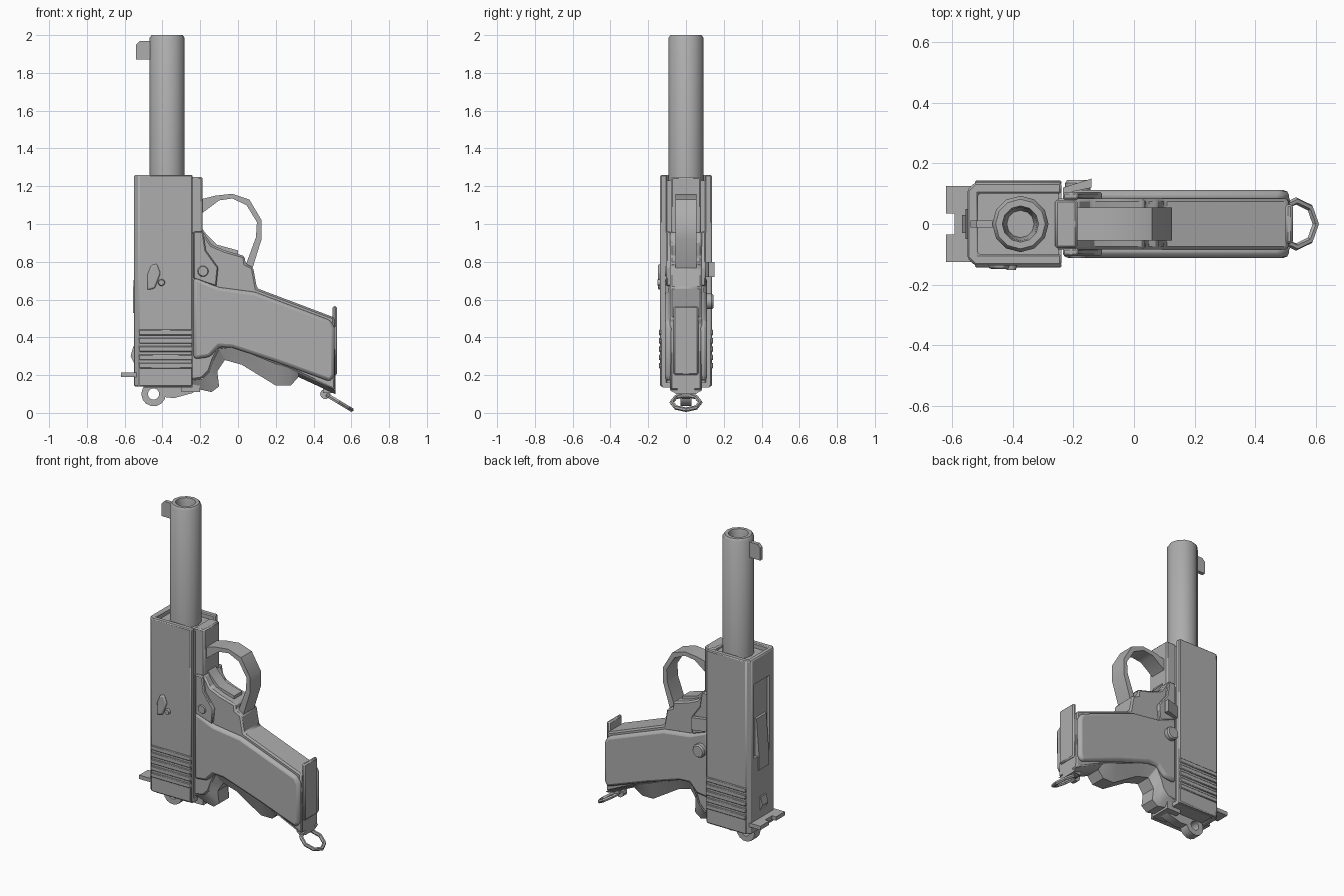
import bpy, bmesh, math
from mathutils import Matrix, Vector

cube = bpy.data.objects.get("Cube")
if cube:
    bpy.data.objects.remove(cube, do_unlink=True)

steel = bpy.data.materials.new("grey_steel")
steel.use_nodes = True
GREY = (0.42, 0.42, 0.42, 1)
steel.diffuse_color = GREY
steel.node_tree.nodes["Principled BSDF"].inputs["Base Color"].default_value = GREY


def finish(name, bm, bevel=0, segments=1, smooth=30):
    """Turn a bmesh into a bevelled, shaded, coloured object."""
    bmesh.ops.remove_doubles(bm, verts=bm.verts, dist=1e-5)
    bmesh.ops.recalc_face_normals(bm, faces=bm.faces)
    mesh = bpy.data.meshes.new(name)
    bm.to_mesh(mesh)
    bm.free()
    mesh.materials.append(steel)
    ob = bpy.data.objects.new(name, mesh)
    bpy.context.collection.objects.link(ob)
    bpy.ops.object.select_all(action="DESELECT")
    ob.select_set(True)
    bpy.context.view_layer.objects.active = ob
    bpy.ops.object.shade_smooth_by_angle(angle=math.radians(smooth))
    if bevel:
        mod = ob.modifiers.new("bevel", "BEVEL")
        mod.width, mod.segments = bevel, segments
        mod.limit_method = "ANGLE"
    return ob


def prism(name, points, lo, hi, axis="y", **kw):
    """Extrude an (x, z) outline along y, or an (x, y) outline along z."""
    place = (lambda a, b, h: (a, h, b)) if axis == "y" else (lambda a, b, h: (a, b, h))
    bm = bmesh.new()
    face = bm.faces.new([bm.verts.new(place(a, b, lo)) for a, b in points])
    ext = bmesh.ops.extrude_face_region(bm, geom=[face])
    moved = [v for v in ext["geom"] if isinstance(v, bmesh.types.BMVert)]
    bmesh.ops.translate(bm, verts=moved, vec=Vector(place(0, 0, hi - lo)))
    return finish(name, bm, **kw)


def box(name, x, y, z, **kw):
    return prism(name, [(x[0], z[0]), (x[1], z[0]), (x[1], z[1]), (x[0], z[1])], *y, **kw)


def lathe(name, profile, sides, origin, along_y=False, closed=False, **kw):
    """Spin a (radius, height) profile around z or y."""
    bm = bmesh.new()
    verts = [bm.verts.new((r, 0, h)) for r, h in profile]
    pairs = list(zip(verts, verts[1:] + verts[:1]))
    edges = [bm.edges.new(p) for p in (pairs if closed else pairs[:-1])]
    bmesh.ops.spin(bm, geom=verts + edges, cent=(0, 0, 0), axis=(0, 0, 1),
                   angle=math.tau, steps=sides, use_duplicate=False)
    turn = Matrix.Rotation(-math.pi / 2, 4, "X") if along_y else Matrix()
    bm.transform(Matrix.Translation(origin) @ turn)
    return finish(name, bm, **kw)


# Barrel with hollow muzzle, and front sight
lathe("barrel", [(0, 1.1), (0.093, 1.1), (0.093, 1.985), (0.082, 2), (0.06, 2),
                 (0.055, 1.98), (0.045, 1.86), (0, 1.86)], 12, (-0.375, 0, 0), smooth=40)
prism("front_sight", [(-0.45, 1.87), (-0.54, 1.87), (-0.54, 1.95), (-0.52, 1.97),
                      (-0.45, 1.97)], -0.012, 0.012)

# Slide: U-shaped shell around a slightly lower core
half = [(-0.24, 0.1), (-0.24, 0.137), (-0.525, 0.137), (-0.55, 0.112)]
inner = [(-0.515, -0.1), (-0.515, 0.1)]
slide = prism("slide", half + [(x, -y) for x, y in reversed(half)] + inner,
              0.14, 1.26, axis="z", bevel=0.006)
box("slide_core", (-0.52, -0.25), (-0.105, 0.105), (0.15, 1.23))
box("slide_tail", (-0.5, -0.24), (-0.125, 0.125), (0.135, 0.16))

# Port cut in the outer face, with the extractor claw in it
cutter = box("port_cutter", (-0.6, -0.53), (-0.07, 0.09), (0.62, 1.1))
cutter.hide_render = True
cutter.hide_viewport = True
cut = slide.modifiers.new("port", "BOOLEAN")
cut.operation, cut.object = "DIFFERENCE", cutter
prism("extractor", [(-0.52, 0.52), (-0.556, 0.53), (-0.556, 0.65), (-0.54, 0.86), (-0.52, 0.87)],
      -0.05, 0.05)
prism("firing_stop", [(-0.54, 0.24), (-0.568, 0.3), (-0.555, 0.35), (-0.54, 0.36)], -0.03, 0.03)

# Rear sight with notch
prism("rear_sight", [(-0.5, -0.125), (-0.62, -0.125), (-0.62, -0.035), (-0.592, -0.035),
                     (-0.592, 0.035), (-0.62, 0.035), (-0.62, 0.125), (-0.5, 0.125)],
      0.19, 0.215, axis="z")

# Serration ridges on both sides
for side, sign in (("right", -1), ("left", 1)):
    lo, hi = sorted((sign * 0.13, sign * 0.144))
    for i in range(5):
        z = 0.235 + i * 0.044
        box(f"{side}_ridge_{i + 1}", (-0.525, -0.24), (lo, hi), (z, z + 0.03), bevel=0.004)

# Slide catch bump and pin
prism("slide_catch", [(-0.48, 0.65), (-0.44, 0.66), (-0.41, 0.74), (-0.43, 0.79),
                      (-0.46, 0.78), (-0.48, 0.73)], -0.148, -0.13, bevel=0.008, segments=2)
lathe("catch_pin", [(0, -0.152), (0.015, -0.152), (0.02, -0.13)], 12, (-0.405, 0, 0.69), True)

# Frame
box("frame_rail", (-0.26, -0.187), (-0.08, 0.08), (0.8, 1.25), bevel=0.008)
prism("frame", [(-0.26, 0.96), (-0.185, 0.96), (-0.14, 0.89), (-0.07, 0.86), (0.035, 0.83),
                (0.04, 0.79), (0.08, 0.77), (0.1, 0.66), (0.51, 0.505), (0.515, 0.12),
                (0.32, 0.21), (0.2, 0.26), (-0.02, 0.35), (-0.1, 0.34), (-0.13, 0.28),
                (-0.15, 0.22), (-0.19, 0.18), (-0.26, 0.17)],
      -0.085, 0.085, bevel=0.01)

# Backstrap tapers from the frame edge to a narrower spine
strap = [((-0.26, 0.17), (-0.25, 0.135)), ((-0.19, 0.18), (-0.14, 0.11)),
         ((-0.15, 0.22), (-0.1, 0.14)), ((-0.13, 0.28), (-0.11, 0.22)),
         ((-0.1, 0.34), (-0.07, 0.28)), ((-0.02, 0.35), (0.02, 0.255)),
         ((0.2, 0.26), (0.2, 0.145)), ((0.27, 0.235), (0.28, 0.145)),
         ((0.32, 0.21), (0.32, 0.19)), ((0.515, 0.12), (0.515, 0.1))]
bm = bmesh.new()
rows = [[bm.verts.new((p[0], y, p[1])) for p, y in
         ((a, -0.085), (b, -0.05), (b, 0.05), (a, 0.085))] for a, b in strap]
for r, s in zip(rows, rows[1:]):
    for i in range(4):
        j = (i + 1) % 4
        bm.faces.new((r[i], r[j], s[j], s[i]))
bm.faces.new(rows[0])
bm.faces.new(rows[-1])
finish("backstrap", bm)

# Trigger guard and trigger
prism("trigger_guard", [(-0.2, 1.13), (-0.12, 1.15), (-0.03, 1.16), (0.06, 1.13), (0.125, 1.02),
                        (0.125, 0.92), (0.075, 0.76), (0.04, 0.78), (0.095, 0.93), (0.1, 1.01),
                        (0.045, 1.1), (-0.03, 1.135), (-0.1, 1.125), (-0.2, 1.05)],
      -0.055, 0.055, smooth=40)
prism("trigger", [(-0.2, 0.99), (-0.17, 0.95), (-0.11, 0.89), (0, 0.86), (0, 0.82), (-0.2, 0.82)],
      -0.04, 0.04)

# Grip panels on both sides
grip = [(-0.235, 0.72), (-0.1, 0.665), (0.09, 0.64), (0.49, 0.49), (0.512, 0.45), (0.51, 0.2),
        (0.49, 0.165), (0.2, 0.27), (-0.03, 0.345), (-0.1, 0.35), (-0.15, 0.295), (-0.235, 0.285)]
for side, sign in (("right", -1), ("left", 1)):
    lo, hi = sorted((sign * 0.07, sign * 0.112))
    prism(f"{side}_grip_panel", grip, lo, hi, bevel=0.018, segments=2)
    # Side lever plate
    lo, hi = sorted((sign * 0.08, sign * 0.105))
    prism(f"{side}_lever_plate", [(-0.235, 0.96), (-0.185, 0.96), (-0.17, 0.86), (-0.105, 0.77),
                                  (-0.115, 0.67), (-0.235, 0.71)], lo, hi, bevel=0.006)
lathe("lever_screw", [(0, -0.112), (0.025, -0.112), (0.032, -0.1)], 14, (-0.185, 0, 0.75), True)
lathe("release_button", [(0, 0.146), (0.035, 0.146), (0.042, 0.136), (0.042, 0.1)], 14,
      (-0.185, 0, 0.59), True)
prism("thumb_lever", [(-0.235, 0.1), (-0.235, 0.12), (-0.14, 0.15), (-0.14, 0.12)],
      0.72, 0.8, axis="z")

# Magazine base with upturned lip
box("magazine_base", (0.5, 0.525), (-0.065, 0.065), (0.2, 0.565), bevel=0.008)

# Hammer ring and arm
lathe("hammer_ring", [(0.03, -0.03), (0.065, -0.03), (0.065, 0.03), (0.03, 0.03)], 14,
      (-0.447, 0, 0.1), True, closed=True)
prism("hammer_arm", [(-0.42, 0.16), (-0.4, 0.085), (-0.34, 0.078), (-0.24, 0.105), (-0.19, 0.15)],
      -0.03, 0.03)
box("hammer_housing", (-0.3, -0.2), (-0.07, 0.07), (0.11, 0.2))

# Lanyard loop and its lug
bpy.ops.mesh.primitive_torus_add(major_segments=8, minor_segments=6, major_radius=0.076,
                                 minor_radius=0.012, location=(0.535, 0, 0.056),
                                 rotation=(0, math.radians(31), 0))
ring = bpy.context.object
ring.name = "lanyard_ring"
ring.data.materials.append(steel)
bpy.ops.object.shade_smooth_by_angle(angle=math.radians(35))
lathe("lanyard_lug", [(0, -0.02), (0.027, -0.02), (0.027, 0.02), (0, 0.02)], 10,
      (0.462, 0, 0.1), True)
box("lanyard_bracket", (0.45, 0.515), (-0.045, 0.045), (0.105, 0.2))
